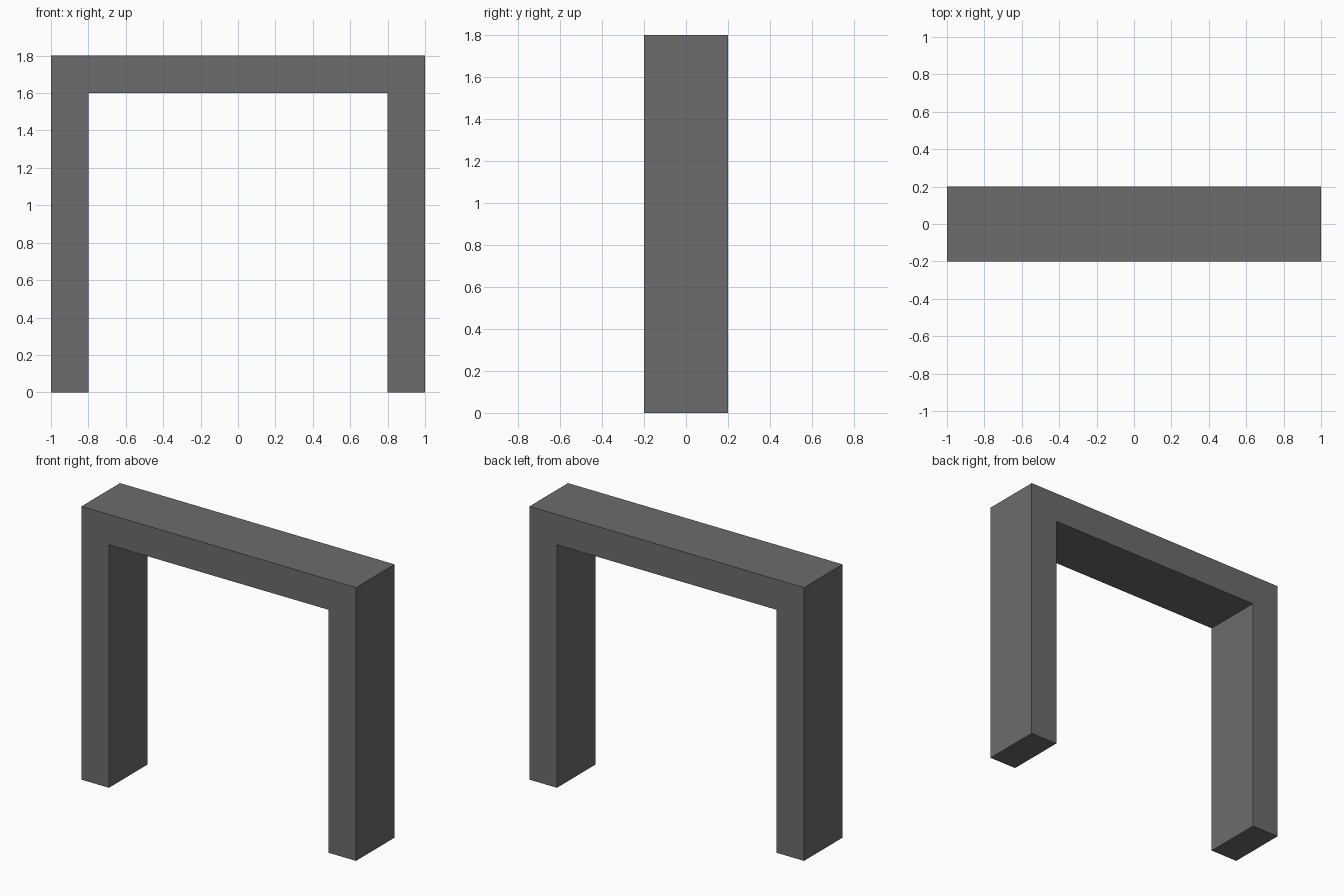
import bpy
import bmesh
from mathutils import Vector

if "Cube" in bpy.data.objects:
    bpy.data.objects.remove(bpy.data.objects["Cube"])

HALF_WIDTH, HEIGHT, DEPTH, BAR = 1.0, 1.8, 0.4, 0.2

grey = bpy.data.materials.new("dark_grey")
grey.diffuse_color = (0.15, 0.15, 0.15, 1.0)
grey.use_nodes = True
grey.node_tree.nodes["Principled BSDF"].inputs["Base Color"].default_value = grey.diffuse_color

# Portal outline: right half, then mirrored for the left half
right = [(HALF_WIDTH - BAR, HEIGHT - BAR), (HALF_WIDTH - BAR, 0),
         (HALF_WIDTH, 0), (HALF_WIDTH, HEIGHT)]
outline = right + [(-x, z) for x, z in reversed(right)]

# Extrude the outline from front to back
bm = bmesh.new()
face = bm.faces.new([bm.verts.new((x, -DEPTH / 2, z)) for x, z in outline])
result = bmesh.ops.extrude_face_region(bm, geom=[face], use_keep_orig=True)
moved = [g for g in result["geom"] if isinstance(g, bmesh.types.BMVert)]
bmesh.ops.translate(bm, verts=moved, vec=Vector((0, DEPTH, 0)))
bmesh.ops.recalc_face_normals(bm, faces=bm.faces)

# Doorway frame with two posts and a lintel
mesh = bpy.data.meshes.new("portal_frame")
bm.to_mesh(mesh)
bm.free()
mesh.materials.append(grey)
frame = bpy.data.objects.new("portal_frame", mesh)
bpy.context.collection.objects.link(frame)
